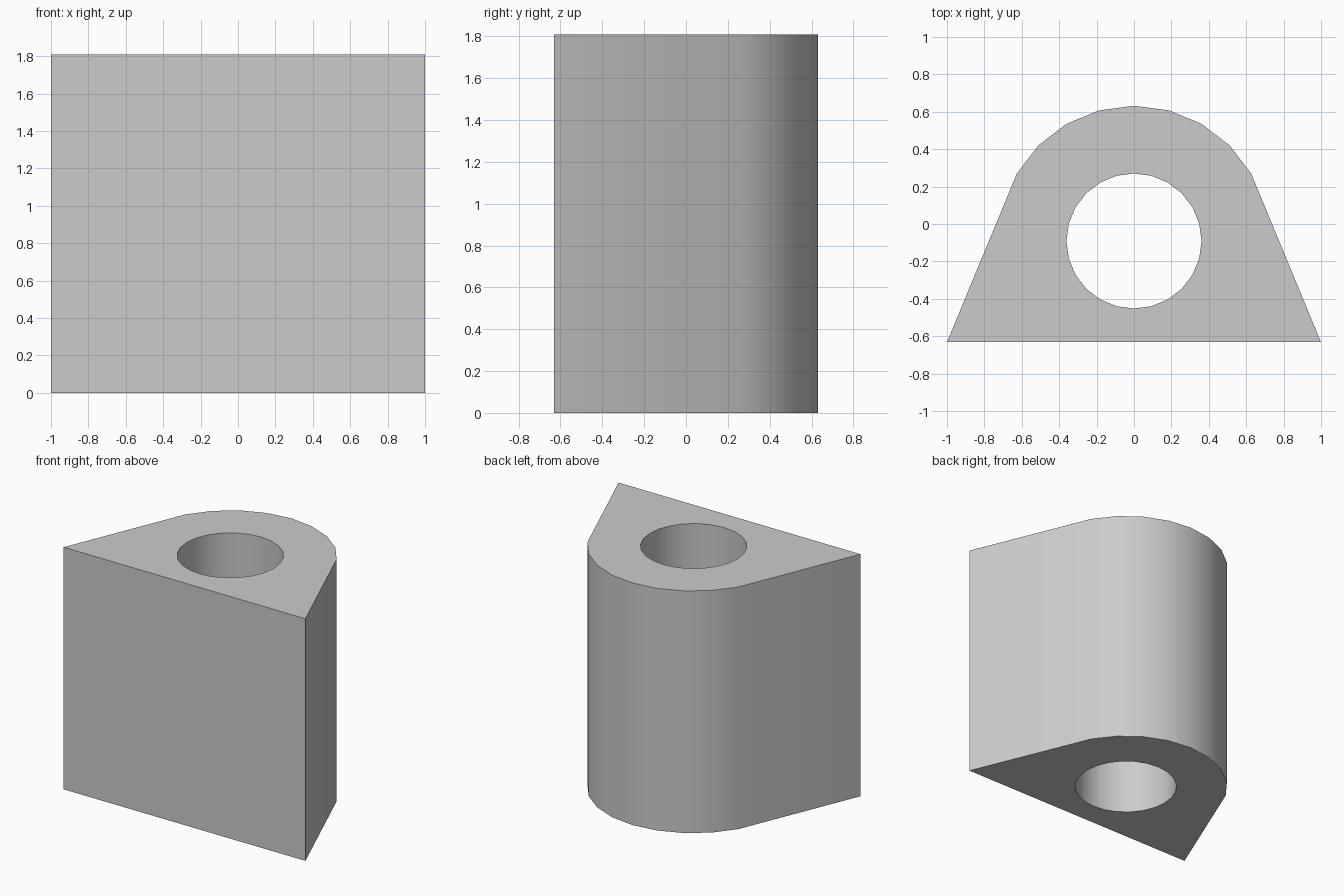
import bpy, bmesh
from math import sin, cos, radians

if "Cube" in bpy.data.objects:
    bpy.data.objects.remove(bpy.data.objects["Cube"])

HEIGHT, HALF_DEPTH, AXIS_Y = 1.81, 0.632, -0.091
OUTER_R, HOLE_R = 0.723, 0.361


def arc(radius, angles):
    """Points on a circle about the hole axis, measured from the back."""
    return [(radius * sin(radians(a)), AXIS_Y + radius * cos(radians(a))) for a in angles]


def add_loop(bm, points):
    verts = [bm.verts.new((x, y, 0)) for x, y in points]
    return [bm.edges.new((v, verts[i - 1])) for i, v in enumerate(verts)]


# Grey finish
grey = bpy.data.materials.new("plain_grey")
grey.use_nodes = True
color = (0.6, 0.6, 0.6, 1)
grey.diffuse_color = color
grey.node_tree.nodes["Principled BSDF"].inputs["Base Color"].default_value = color

# Block profile: flat front, tapered sides, rounded back, round hole
bm = bmesh.new()
outline = [(-1, -HALF_DEPTH)] + arc(OUTER_R, range(-60, 61, 15)) + [(1, -HALF_DEPTH)]
edges = add_loop(bm, outline) + add_loop(bm, arc(HOLE_R, range(0, 360, 15)))
bmesh.ops.triangle_fill(bm, edges=edges, use_beauty=True)

# Raise the profile into a solid
raised = bmesh.ops.extrude_face_region(bm, geom=bm.faces[:], use_keep_orig=True)
top = [g for g in raised["geom"] if isinstance(g, bmesh.types.BMVert)]
bmesh.ops.translate(bm, verts=top, vec=(0, 0, HEIGHT))
bmesh.ops.recalc_face_normals(bm, faces=bm.faces[:])

mesh = bpy.data.meshes.new("bored_block")
bm.to_mesh(mesh)
bm.free()
mesh.materials.append(grey)
block = bpy.data.objects.new("bored_block", mesh)
bpy.context.collection.objects.link(block)

# Smooth curved walls, crisp rims and corners
bpy.ops.object.select_all(action="DESELECT")
block.select_set(True)
bpy.context.view_layer.objects.active = block
bpy.ops.object.shade_smooth_by_angle(angle=radians(30))
